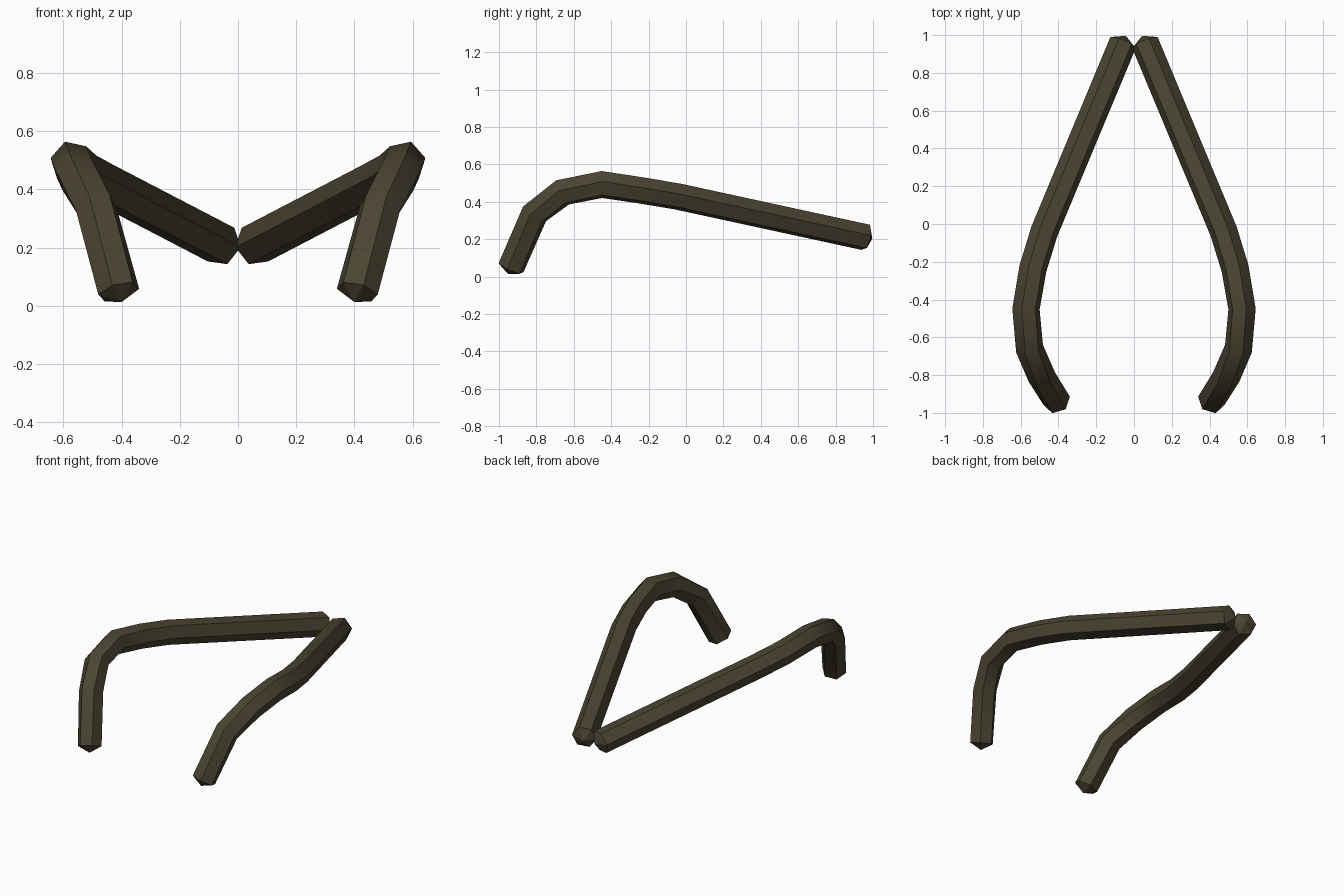
import bpy
import bmesh
from math import sin, cos, radians
from mathutils import Vector

cube = bpy.data.objects.get("Cube")
if cube:
    bpy.data.objects.remove(cube, do_unlink=True)

SIDES = 6
RADIUS = 0.074
ROLL = radians(12)
TIP = 0.04

# Centre line of the left arm, from the front foot to the rear joint
path = [Vector(p) for p in (
    (0.41, -0.935, 0.048), (0.488, -0.81, 0.335), (0.553, -0.66, 0.45),
    (0.572, -0.45, 0.492), (0.535, -0.235, 0.46), (0.475, -0.04, 0.427),
    (0.058, 0.96, 0.21))]

# Dark olive brown material
mat = bpy.data.materials.new("dark_olive_brown")
mat.use_nodes = True
color = (0.07, 0.058, 0.032, 1)
mat.diffuse_color = color
bsdf = mat.node_tree.nodes["Principled BSDF"]
bsdf.inputs["Base Color"].default_value = color
bsdf.inputs["Roughness"].default_value = 0.8


def ring_at(bm, i):
    """Six-sided ring, mitred between the neighbouring segments."""
    before = (path[i] - path[i - 1]).normalized() if i else None
    after = (path[i + 1] - path[i]).normalized() if i < len(path) - 1 else None
    d = ((before or after) + (after or before)).normalized()
    out = Vector((1, 0, 0))
    out = (out - d * out.dot(d)).normalized()
    up = out.cross(d)
    stretch = 1 / d.dot(after or before)
    verts = []
    for k in range(SIDES):
        a = ROLL + k * radians(360 / SIDES)
        verts.append(bm.verts.new(
            path[i] + RADIUS * (cos(a) * out + sin(a) * stretch * up)))
    return verts


def pointed_cap(bm, ring, end, inner):
    tip = bm.verts.new(end + (end - inner).normalized() * TIP)
    for k in range(SIDES):
        bm.faces.new((ring[k], ring[(k + 1) % SIDES], tip))


# Swept arm with pointed ends
bm = bmesh.new()
rings = [ring_at(bm, i) for i in range(len(path))]
for a, b in zip(rings, rings[1:]):
    for k in range(SIDES):
        n = (k + 1) % SIDES
        bm.faces.new((a[k], a[n], b[n], b[k]))
pointed_cap(bm, rings[0], path[0], path[1])
pointed_cap(bm, rings[-1], path[-1], path[-2])
bmesh.ops.recalc_face_normals(bm, faces=bm.faces)

mesh = bpy.data.meshes.new("curved_arms")
bm.to_mesh(mesh)
bm.free()
mesh.materials.append(mat)
arms = bpy.data.objects.new("curved_arms", mesh)
bpy.context.collection.objects.link(arms)

# Smooth along the bends, crisp along the ridges
bpy.ops.object.select_all(action='DESELECT')
arms.select_set(True)
bpy.context.view_layer.objects.active = arms
bpy.ops.object.shade_smooth_by_angle(angle=radians(30))

# Right arm
mirror = arms.modifiers.new("mirror", 'MIRROR')
mirror.use_axis = (True, False, False)
mirror.use_mirror_merge = False
